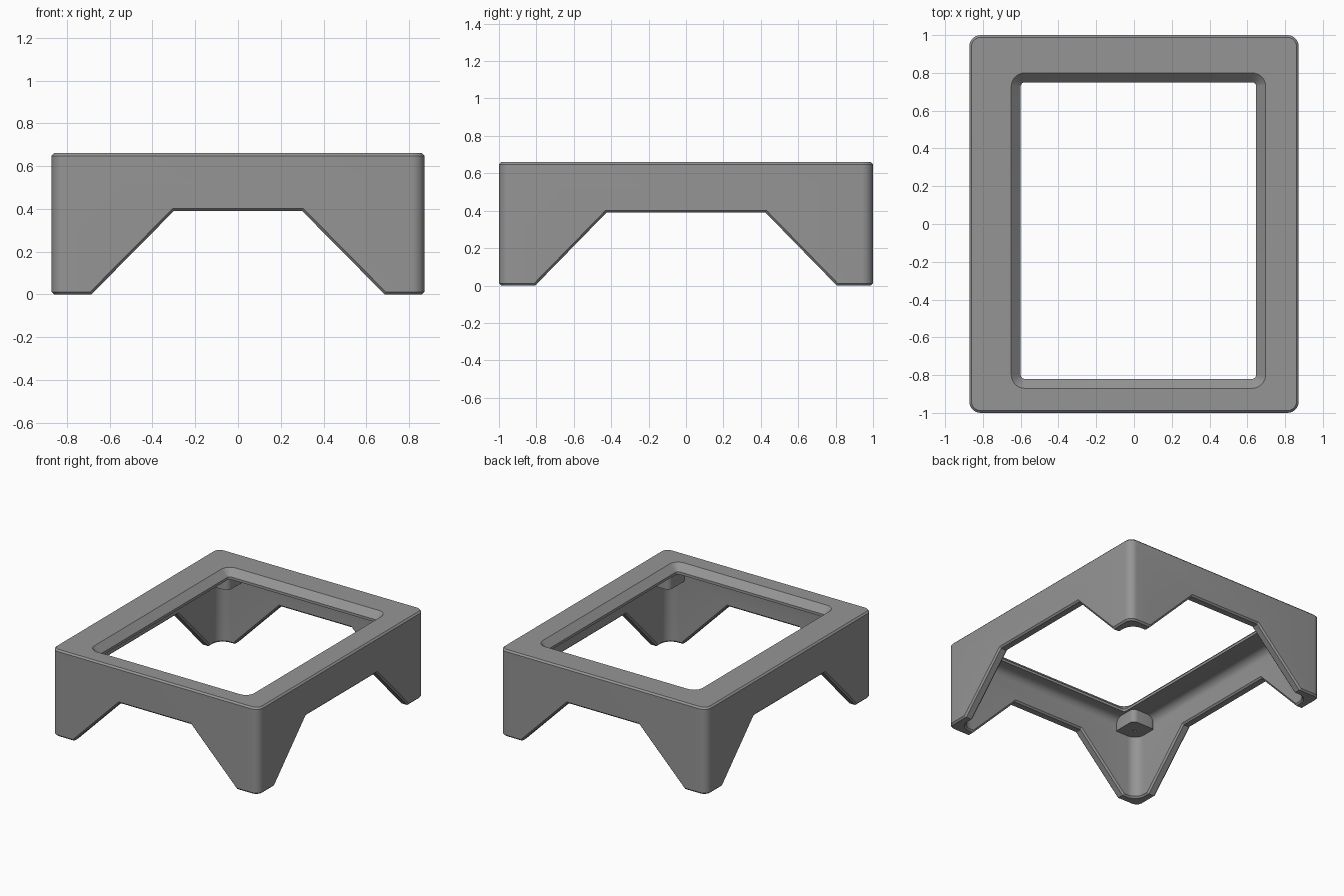
import bpy, bmesh, math

if "Cube" in bpy.data.objects:
    bpy.data.objects.remove(bpy.data.objects["Cube"])

grey = bpy.data.materials.new("mid grey")
grey.diffuse_color = (0.30, 0.30, 0.30, 1)
grey.use_nodes = True
grey.node_tree.nodes["Principled BSDF"].inputs["Base Color"].default_value = grey.diffuse_color


def rounded_rect(x0, x1, y0, y1, r, z, n=7):
    """Ring of points around a rounded rectangle at height z."""
    corners = [(x1 - r, y1 - r), (x0 + r, y1 - r), (x0 + r, y0 + r), (x1 - r, y0 + r)]
    return [(cx + r * math.cos(a), cy + r * math.sin(a), z)
            for k, (cx, cy) in enumerate(corners)
            for a in [(k + i / n) * math.pi / 2 for i in range(n + 1)]]


def loft(name, rings):
    """Closed solid skinned through a stack of equal rings."""
    bm = bmesh.new()
    loops = [[bm.verts.new(p) for p in ring] for ring in rings]
    for a, b in zip(loops, loops[1:]):
        for i in range(len(a)):
            j = (i + 1) % len(a)
            bm.faces.new((a[i], a[j], b[j], b[i]))
    bm.faces.new(loops[0][::-1])
    bm.faces.new(loops[-1])
    bmesh.ops.recalc_face_normals(bm, faces=bm.faces)
    mesh = bpy.data.meshes.new(name)
    bm.to_mesh(mesh)
    bm.free()
    mesh.materials.append(grey)
    obj = bpy.data.objects.new(name, mesh)
    bpy.context.collection.objects.link(obj)
    return obj


def select(obj):
    bpy.ops.object.select_all(action='DESELECT')
    obj.select_set(True)
    bpy.context.view_layer.objects.active = obj


def cut(obj, cutter):
    select(obj)
    mod = obj.modifiers.new("cut", 'BOOLEAN')
    mod.operation = 'DIFFERENCE'
    mod.solver = 'EXACT'
    mod.object = cutter
    bpy.ops.object.modifier_apply(modifier=mod.name)
    bpy.data.objects.remove(cutter)


W, D, H = 0.872, 1.0, 0.66      # half width, half depth, height
T, C = 0.07, 0.012              # wall thickness, edge chamfer
UNDER = 0.59                    # underside of the top plate


def box_ring(inset, r, z):
    return rounded_rect(-W + inset, W - inset, -D + inset, D - inset, r, z)


# Outer body with chamfered rims
frame = loft("frame", [box_ring(C, 0.06 - C, 0), box_ring(0, 0.06, C),
                       box_ring(0, 0.06, H - C), box_ring(C, 0.06 - C, H)])

# Hollow underside, flared at the feet and filleted under the plate
R = 0.06
rings = [box_ring(T - 2 * C, 0.08 + 2 * C, -C), box_ring(T, 0.08, C)]
for i in range(7):
    a = i / 6 * math.pi / 2
    s = R * (1 - math.cos(a))
    rings.append(box_ring(T + s, 0.08 - s, UNDER - R + R * math.sin(a)))
cut(frame, loft("cavity", rings))


# Window through the plate with a sloped lip
def window_ring(grow, z):
    return rounded_rect(-0.60 - grow, 0.647 + grow, -0.82 - grow, 0.75 + grow, 0.022 + grow, z)


cut(frame, loft("window", [window_ring(0, 0.5), window_ring(0, H - 0.05),
                           window_ring(0.05, H), window_ring(0.05, H + 0.05)]))


# Trapezoid arches between the legs, chamfered at both wall faces
def arch(half, top, bottom, swap):
    low = 0.05
    stations = [(half + 0.02, C + 0.02), (half - C, 0), (half - T + C, 0), (half - T - 0.01, C + 0.01)]
    stations += [(-p, d) for p, d in reversed(stations)]
    rings = []
    for p, d in stations:
        b, t = bottom + low + 1.41 * d, top + 0.41 * d
        section = [(-b, -low), (b, -low), (t, 0.39 + d), (-t, 0.39 + d)]
        rings.append([(p, u, z) if swap else (u, p, z) for u, z in section])
    return loft("arch", rings)


cut(frame, arch(D, 0.30, 0.685, False))
cut(frame, arch(W, 0.425, 0.805, True))

# Corner bosses under the plate, each with a small blind hole
bosses = []
for name, x0, x1, y0, y1 in [("front_left", -0.82, -0.615, -0.95, -0.74),
                             ("front_right", 0.66, 0.82, -0.95, -0.74),
                             ("back_left", -0.82, -0.615, 0.76, 0.95),
                             ("back_right", 0.66, 0.82, 0.76, 0.95)]:
    cx, cy, h = (x0 + x1) / 2, (y0 + y1) / 2, 0.010
    hole = (cx - h, cx + h, cy - h, cy + h, h)
    bosses.append(loft(name + "_boss", [rounded_rect(x0, x1, y0, y1, 0.04, 0.61),
                                        rounded_rect(x0, x1, y0, y1, 0.04, 0.49),
                                        rounded_rect(*hole, 0.49),
                                        rounded_rect(*hole, 0.55)]))

# Smooth rounded corners, crisp edges
for obj in [frame] + bosses:
    select(obj)
    bpy.ops.object.shade_smooth_by_angle(angle=math.radians(30))
